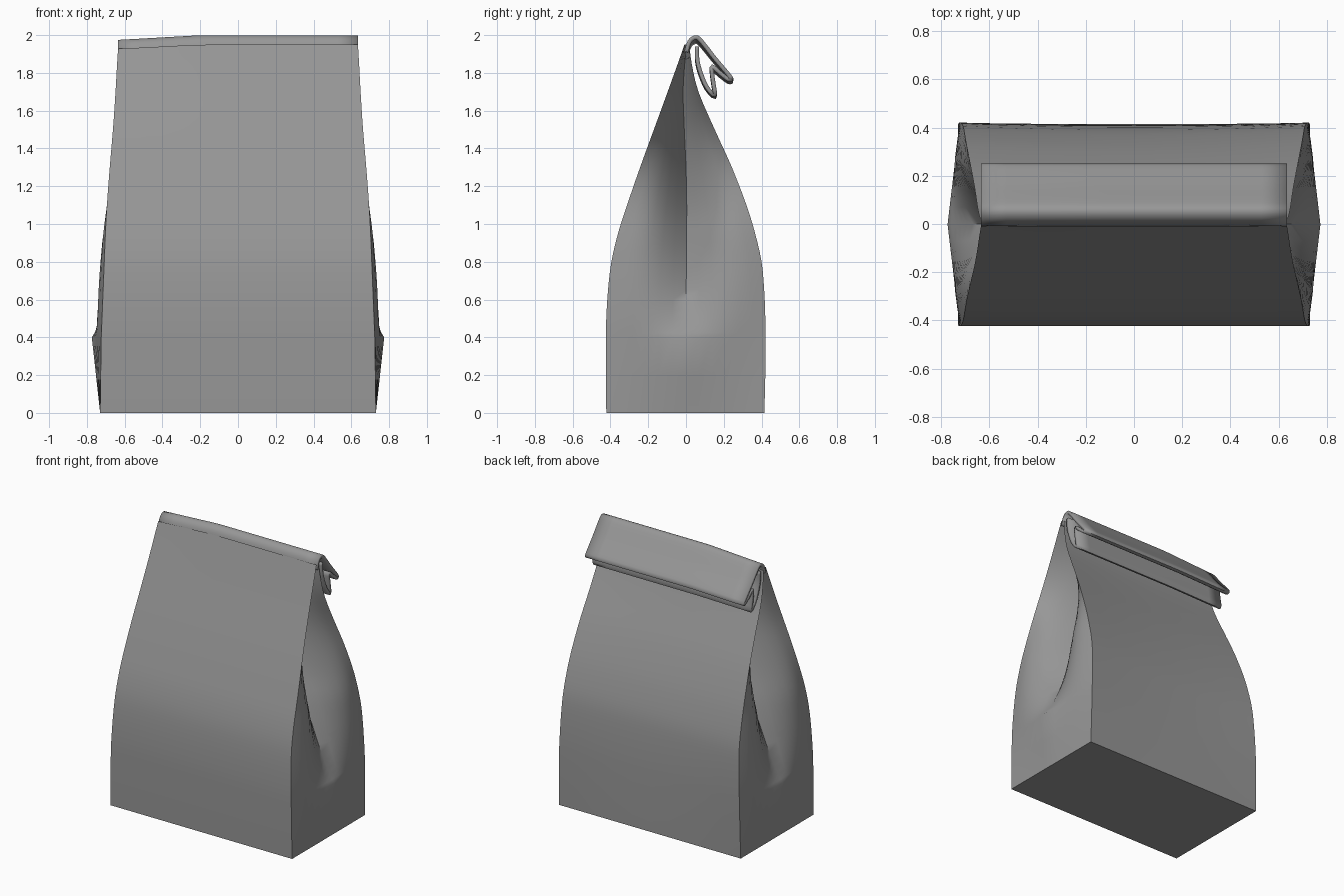
import bpy, bmesh, math

if "Cube" in bpy.data.objects:
    bpy.data.objects.remove(bpy.data.objects["Cube"])

# body profile by height: z, half width, front y, back y, gusset crease x, panel bulge
ROWS = [
    (0.00, .730, -.422, .415, .730, .000),
    (0.20, .727, -.424, .420, .752, .000),
    (0.40, .724, -.424, .421, .774, .000),
    (0.50, .720, -.422, .420, .715, .028),
    (0.65, .714, -.413, .414, .645, .054),
    (0.80, .708, -.395, .400, .585, .070),
    (0.95, .702, -.360, .366, .520, .082),
    (1.10, .694, -.312, .320, .440, .082),
    (1.30, .679, -.243, .243, .350, .066),
    (1.50, .662, -.170, .152, .270, .042),
    (1.70, .649, -.097, .066, .240, .018),
    (1.85, .641, -.043, .030, .225, .006),
    (1.95, .635, -.008, .018, .220, .000),
]
# centre line of the rolled top: y, z
ROLL = [(.002, 1.91), (.014, 1.955), (.032, 1.980), (.060, 1.987), (.092, 1.955),
        (.150, 1.880), (.205, 1.815), (.240, 1.770), (.224, 1.766), (.180, 1.800),
        (.140, 1.834), (.138, 1.800), (.146, 1.740), (.153, 1.680), (.110, 1.725),
        (.078, 1.800), (.060, 1.870), (.058, 1.940)]


def droop(x, z):
    """The left end of the top sags slightly."""
    return -.025 * min(1, max(0, (-x - .2) / .43)) * max(0, (z - 1.5) / .5)


def spline(pts, n):
    """Catmull-Rom resampling of a list of tuples."""
    out = []
    for i in range(len(pts) - 1):
        a, b, c, d = (pts[max(0, min(len(pts) - 1, i + k))] for k in (-1, 0, 1, 2))
        for j in range(n):
            t = j / n
            out.append(tuple(.5 * (2*q + (r-p)*t + (2*p-5*q+4*r-s)*t*t + (3*q-p-3*r+s)*t**3)
                             for p, q, r, s in zip(a, b, c, d)))
    return out + [pts[-1]]


paper = bpy.data.materials.new("dark_grey_paper")
paper.diffuse_color = (.31, .31, .31, 1)
paper.use_nodes = True
paper.node_tree.nodes["Principled BSDF"].inputs["Base Color"].default_value = paper.diffuse_color


def make(name, rings, closed, cap_first=False):
    bm = bmesh.new()
    vs = [[bm.verts.new(p) for p in ring] for ring in rings]
    n = len(vs[0])
    for lo, hi in zip(vs, vs[1:]):
        for i in range(n if closed else n - 1):
            k = (i + 1) % n
            bm.faces.new((lo[i], lo[k], hi[k], hi[i]))
    if cap_first:
        bm.faces.new(vs[0][::-1])
    me = bpy.data.meshes.new(name)
    bm.to_mesh(me)
    bm.free()
    me.materials.append(paper)
    ob = bpy.data.objects.new(name, me)
    bpy.context.collection.objects.link(ob)
    return ob


def smooth(ob, deg):
    bpy.ops.object.select_all(action='DESELECT')
    ob.select_set(True)
    bpy.context.view_layer.objects.active = ob
    bpy.ops.object.shade_smooth_by_angle(angle=math.radians(deg))


# bag body: front and back panels joined by folded side gussets
NX, NS = 10, 6


def ring(row):
    z, w, yf, yb, c, bulge = row
    ym = (yf + yb) / 2
    pts = [(-w + 2*w*i/NX, yf) for i in range(NX)]
    side = []
    for i in range(2 * NS):
        t = i / NS
        u = t if t < 1 else 2 - t
        y = yf + (ym - yf)*t if t < 1 else ym + (yb - ym)*(t - 1)
        side.append((w + (c - w)*u + bulge*math.sin(math.pi*u), y))
    pts += side
    # back panel dips in a little at its middle
    for i in range(NX):
        s = 1 - 2*i/NX
        dip = .018 * (1 - s*s) * math.sin(math.pi * min(1, z/1.9))
        pts.append((w*s, yb - dip))
    pts += [(-x, y) for x, y in [(w, yb)] + side[:0:-1]]
    return [(x, y, z + droop(x, z)) for x, y in pts]


low, high = ROWS[:3], spline(ROWS[2:], 3)
body = make("bag_body", [ring(r) for r in low[:2] + high], True, True)
smooth(body, 40)

# rolled-over top: one folded strip with paper thickness
xs = [-.635 + 1.27*i/12 for i in range(13)]
strip = [[(x, y, z + droop(x, z)) for y, z in spline(ROLL, 3)] for x in xs]
roll = make("rolled_top", strip, False)
mod = roll.modifiers.new("paper_thickness", 'SOLIDIFY')
mod.thickness = .022
mod.offset = 0
smooth(roll, 50)
